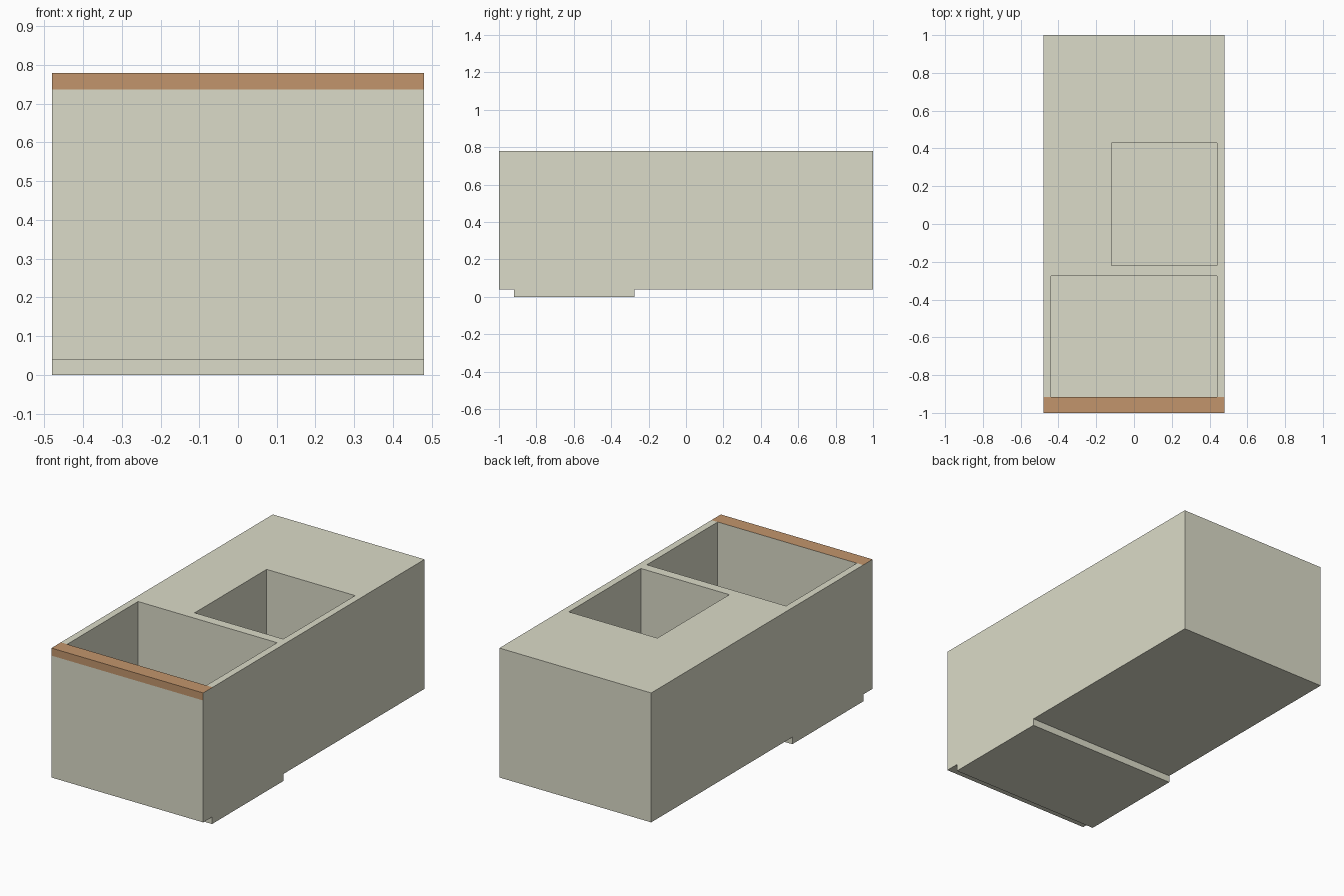
import bpy
import bmesh

if "Cube" in bpy.data.objects:
    bpy.data.objects.remove(bpy.data.objects["Cube"])


def material(name, rgb):
    m = bpy.data.materials.new(name)
    m.diffuse_color = (*rgb, 1)
    m.use_nodes = True
    m.node_tree.nodes["Principled BSDF"].inputs["Base Color"].default_value = m.diffuse_color
    return m


SHELL = material("pale stone", (0.71, 0.71, 0.58))
WOOD = material("warm wood", (0.54, 0.30, 0.15))


def box(name, lo, hi, mats=(SHELL,)):
    """Axis-aligned box between two corners."""
    bm = bmesh.new()
    bmesh.ops.create_cube(bm, size=1)
    for v in bm.verts:
        v.co = [lo[i] + (hi[i] - lo[i]) * (v.co[i] + 0.5) for i in range(3)]
    mesh = bpy.data.meshes.new(name)
    bm.to_mesh(mesh)
    bm.free()
    for m in mats:
        mesh.materials.append(m)
    obj = bpy.data.objects.new(name, mesh)
    bpy.context.collection.objects.link(obj)
    return obj


def carve(target, lo, hi):
    """Cut a box-shaped recess and remove the cutter."""
    cutter = box("cutter", lo, hi)
    cutter.hide_render = True
    mod = target.modifiers.new("recess", 'BOOLEAN')
    mod.operation = 'DIFFERENCE'
    mod.solver = 'EXACT'
    mod.object = cutter
    bpy.context.view_layer.objects.active = target
    bpy.ops.object.modifier_apply(modifier=mod.name)
    bpy.data.objects.remove(cutter)


W, TOP, BASE = 0.48, 0.78, 0.04
TRIM_BACK, TRIM_LOW = -0.915, 0.737

# Main block with two open wells and a notch for the front trim
body = box("body", (-W, -1, BASE), (W, 1, TOP))
carve(body, (-0.44, TRIM_BACK, -0.1), (0.44, -0.275, 1))
carve(body, (-0.12, -0.22, 0.08), (0.44, 0.43, 1))
carve(body, (-0.6, -1.1, TRIM_LOW), (0.6, TRIM_BACK, 1))

# Floor of the front well, standing below the block
box("front_well_floor", (-W, -0.92, 0), (W, -0.275, BASE))

# Wooden front edge: wood on the front and top, pale elsewhere
trim = box("front_trim", (-W, -1, TRIM_LOW), (W, TRIM_BACK, TOP), (SHELL, WOOD))
for p in trim.data.polygons:
    p.material_index = int(p.normal.y < -0.5 or p.normal.z > 0.5)
